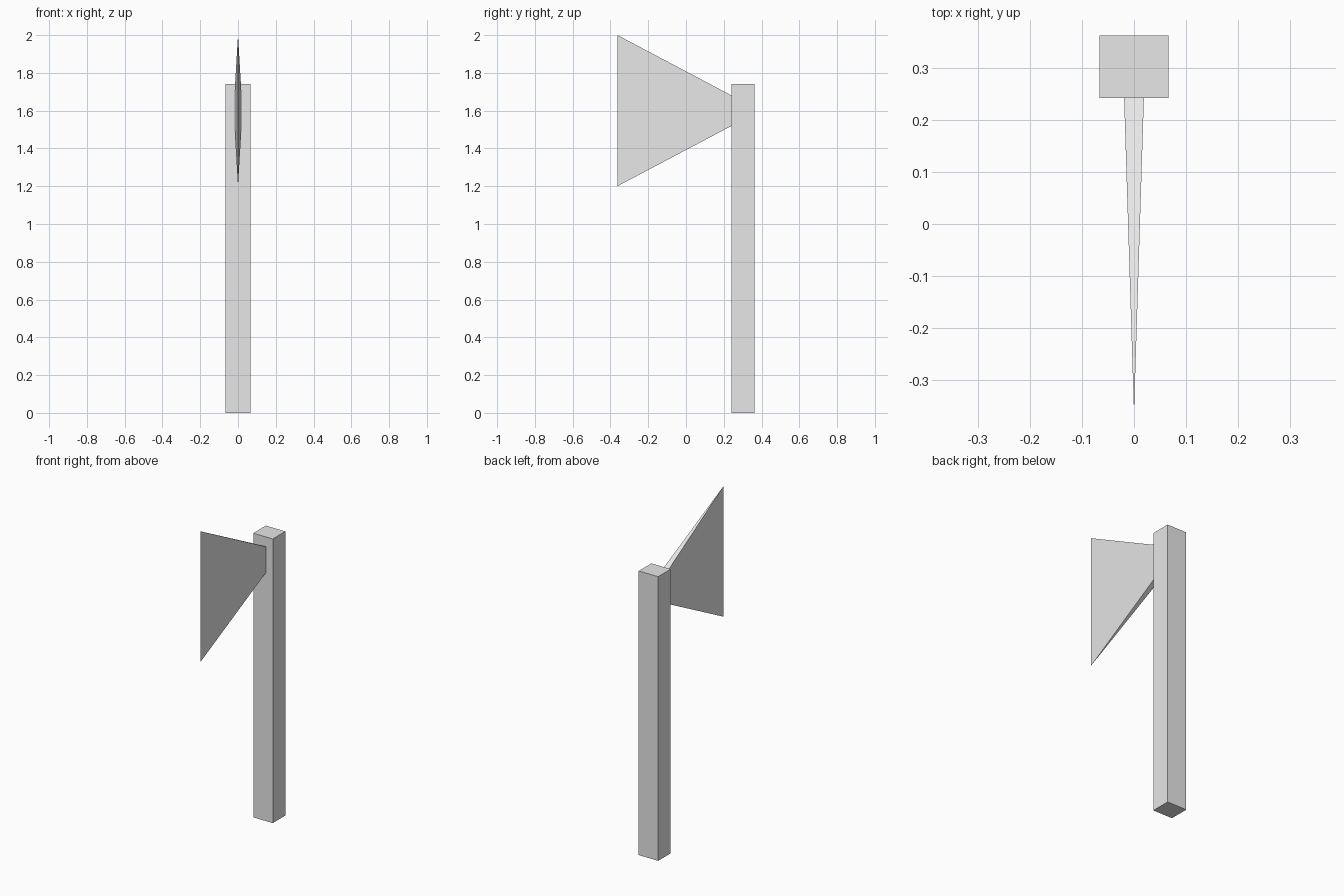
import bpy
import bmesh

cube = bpy.data.objects.get("Cube")
if cube:
    bpy.data.objects.remove(cube, do_unlink=True)

grey = bpy.data.materials.new("light_grey")
grey.use_nodes = True
colour = (0.8, 0.8, 0.8, 1)
grey.diffuse_color = colour
grey.node_tree.nodes["Principled BSDF"].inputs["Base Color"].default_value = colour


def add_object(name, bm):
    bmesh.ops.recalc_face_normals(bm, faces=bm.faces)
    mesh = bpy.data.meshes.new(name)
    bm.to_mesh(mesh)
    bm.free()
    mesh.materials.append(grey)
    obj = bpy.data.objects.new(name, mesh)
    bpy.context.collection.objects.link(obj)
    return obj


BACK, JOIN, EDGE = 0.363, 0.242, -0.363

# Handle: a plain square-edged post
bm = bmesh.new()
bmesh.ops.create_cube(bm, size=1)
for v in bm.verts:
    v.co.x *= 0.132
    v.co.y = BACK if v.co.y > 0 else JOIN
    v.co.z = 1.74 if v.co.z > 0 else 0
add_object("handle", bm)

# Blade: a wedge flaring from the handle to a sharp vertical edge
bm = bmesh.new()
bmesh.ops.create_cube(bm, size=1)
for v in bm.verts:
    at_handle = v.co.y > 0
    v.co.x *= 0.038 if at_handle else 0
    v.co.z = 1.6 + v.co.z * (0.16 if at_handle else 0.8)
    v.co.y = JOIN if at_handle else EDGE
bmesh.ops.remove_doubles(bm, verts=bm.verts, dist=0.0001)
add_object("blade", bm)
